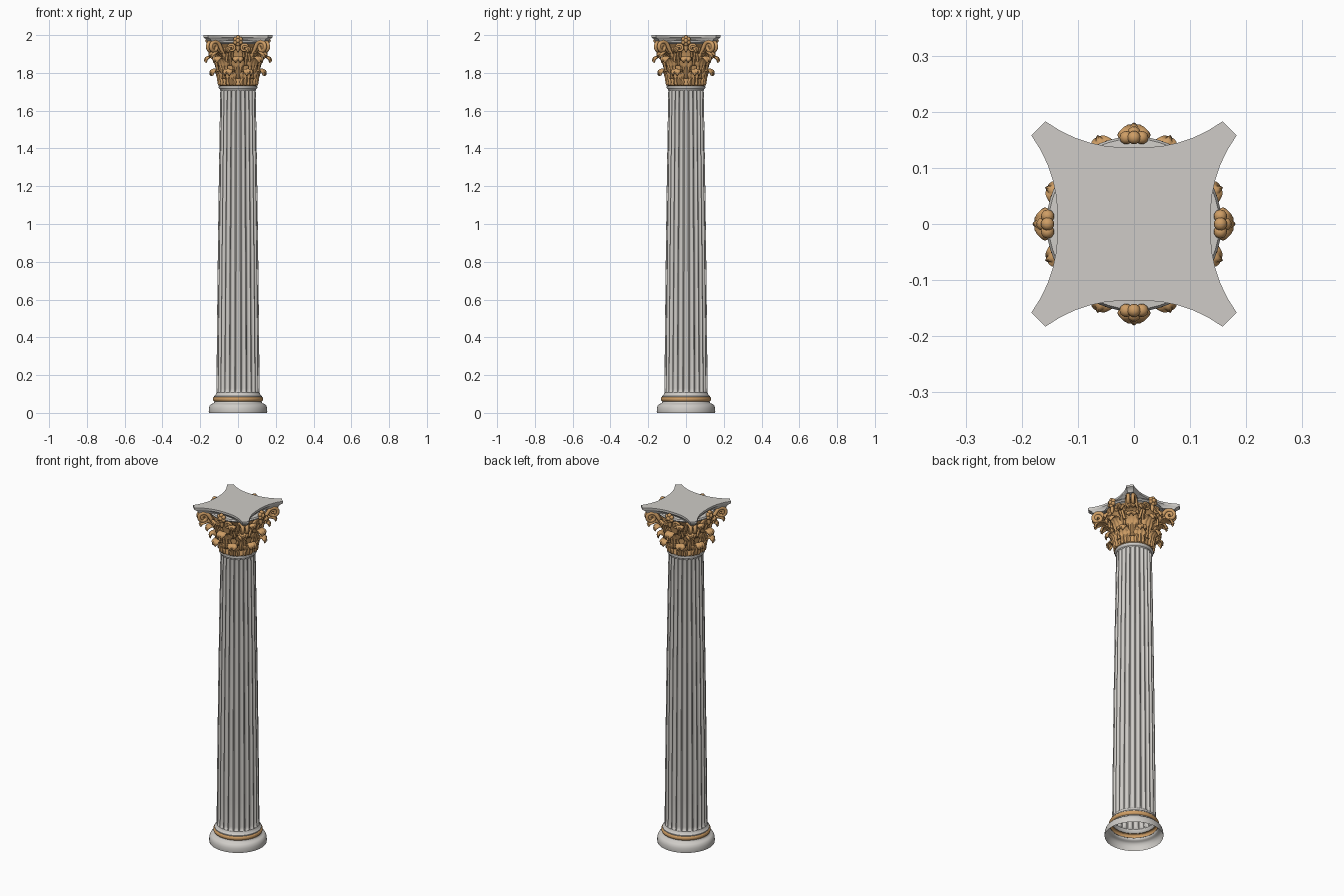
import bpy, bmesh, math
from mathutils import Vector, Matrix
from math import pi, sin, cos, sqrt, radians

if "Cube" in bpy.data.objects:
    bpy.data.objects.remove(bpy.data.objects["Cube"])


def material(name, rgb):
    m = bpy.data.materials.new(name)
    m.diffuse_color = (*rgb, 1)
    m.use_nodes = True
    m.node_tree.nodes["Principled BSDF"].inputs["Base Color"].default_value = m.diffuse_color
    return m


STONE = material("pale stone", (0.62, 0.60, 0.57))
GOLD = material("ochre gold", (0.62, 0.34, 0.13))


def finish(bm, name, mat, angle=40, thick=0.0):
    bmesh.ops.recalc_face_normals(bm, faces=bm.faces)
    me = bpy.data.meshes.new(name)
    bm.to_mesh(me)
    bm.free()
    me.materials.append(mat)
    ob = bpy.data.objects.new(name, me)
    bpy.context.collection.objects.link(ob)
    bpy.ops.object.select_all(action='DESELECT')
    ob.select_set(True)
    bpy.context.view_layer.objects.active = ob
    bpy.ops.object.shade_smooth_by_angle(angle=radians(angle))
    if thick:
        mod = ob.modifiers.new("thickness", 'SOLIDIFY')
        mod.thickness = thick
        mod.offset = 0
    return ob


def skin(bm, rows, closed):
    """Bridge rows of points with quads."""
    vs = [[bm.verts.new(p) for p in row] for row in rows]
    n = len(vs[0])
    for a, b in zip(vs, vs[1:]):
        for i in range(n if closed else n - 1):
            j = (i + 1) % n
            bm.faces.new((a[i], a[j], b[j], b[i]))
    return vs


def lathe(name, mat, profile, n=64, angle=40):
    bm = bmesh.new()
    skin(bm, [[(r * cos(2 * pi * i / n), r * sin(2 * pi * i / n), z) for i in range(n)]
              for r, z in profile], True)
    return finish(bm, name, mat, angle)


def spline(pts, t):
    """Catmull-Rom point on a list of tuples, t in 0..1."""
    p = [Vector(q) for q in pts]
    p = [2 * p[0] - p[1]] + p + [2 * p[-1] - p[-2]]
    x = t * (len(pts) - 1)
    i = min(int(x), len(pts) - 2)
    f = x - i
    a, b, c, d = p[i:i + 4]
    return 0.5 * (2 * b + (c - a) * f + (2 * a - 5 * b + 4 * c - d) * f ** 2 + (3 * b - a - 3 * c + d) * f ** 3)


# base mouldings
lathe("base_plinth_ring", STONE, [(0.154, 0), (0.155, 0.008), (0.154, 0.026), (0.149, 0.040),
                                  (0.140, 0.048), (0.131, 0.050), (0.126, 0.056), (0.125, 0.064)])
lathe("base_gold_ring", GOLD, [(0.124, 0.061)] + [(0.124 + 0.009 * cos(a * pi / 8), 0.073 + 0.012 * sin(a * pi / 8))
                                                  for a in range(-4, 5)] + [(0.117, 0.085)])
lathe("shaft_foot", STONE, [(0.126, 0.084), (0.126, 0.090), (0.119, 0.095), (0.115, 0.106)])

# fluted shaft
FLUTES = 24
STEPS = [-.5, -.42, -.36, -.2, 0, .2, .36, .42]
ends = [(0.104, 0), (0.108, 0.0), (0.113, 0.55), (0.120, 0.85), (0.130, 1)]
levels = ends + [(0.13 + 0.1575 * k, 1) for k in range(1, 10)] + \
    [(1.705 - (z - 0.13), d) for z, d in reversed(ends)]
rows = []
for z, d in levels:
    t = (z - 0.1) / 1.63
    R = 0.115 - 0.013 * t - 0.008 * t * t
    row = []
    for k in range(FLUTES):
        for p in STEPS:
            dip = 0.010 * d * sqrt(max(0, 1 - (p / 0.42) ** 2))
            a = 2 * pi * (k + p) / FLUTES
            row.append(((R - dip) * cos(a), (R - dip) * sin(a), z))
    rows.append(row)
bm = bmesh.new()
skin(bm, rows, True)
finish(bm, "fluted_shaft", STONE, 35)
lathe("shaft_neck_ring", STONE, [(0.094, 1.708), (0.095, 1.714), (0.101, 1.718), (0.103, 1.724), (0.101, 1.730), (0.095, 1.733)])

# capital bell and its stone lip
lathe("capital_bell", GOLD, [(0.095, 1.730), (0.101, 1.735), (0.101, 1.745), (0.098, 1.75), (0.100, 1.80),
                             (0.105, 1.86), (0.115, 1.91), (0.132, 1.945), (0.142, 1.955)])
lathe("bell_lip", STONE, [(0.138, 1.952), (0.152, 1.957), (0.156, 1.964), (0.152, 1.972), (0.12, 1.974)])


# acanthus leaves
def leaf_row(name, path, width, angles, lobes=4):
    bm = bmesh.new()
    nu, nv = 12, 24
    shape = [(0.80,), (0.90,), (1.0,), (0.95,), (0.78,), (0.40,)]
    for a0 in angles:
        rows = []
        for j in range(nv + 1):
            v = j / nv
            r, z = spline(path, v)
            w = width * spline(shape, v)[0] if len(shape[0]) > 1 else \
                width * spline([(s[0], 0) for s in shape], v)[0]
            w *= 0.74 + 0.26 * abs(sin(pi * lobes * v + 0.5))
            row = []
            for i in range(nu + 1):
                u = 2 * i / nu - 1
                rr = r + 0.0035 * cos(3 * pi * u) * (1 - 0.4 * v) - 0.006 * u * u * v
                a = a0 + u * w / r
                row.append((rr * cos(a), rr * sin(a), z - 0.012 * u * u * v * v))
            rows.append(row)
        skin(bm, rows, False)
    finish(bm, name, GOLD, 60, 0.007)


ring = [k * pi / 4 for k in range(8)]
half = [a + pi / 8 for a in ring]
leaf_row("lower_leaves", [(0.102, 1.735), (0.108, 1.77), (0.116, 1.798), (0.134, 1.818), (0.152, 1.813), (0.156, 1.795)],
         0.036, half)
leaf_row("upper_leaves", [(0.104, 1.77), (0.112, 1.825), (0.124, 1.862), (0.144, 1.884), (0.167, 1.882), (0.176, 1.864)],
         0.037, ring)
leaf_row("stem_leaves", [(0.108, 1.84), (0.116, 1.88), (0.128, 1.91), (0.144, 1.932), (0.160, 1.932), (0.166, 1.915)],
         0.026, half, 3)
leaf_row("corner_leaves", [(0.112, 1.85), (0.126, 1.885), (0.150, 1.905), (0.175, 1.913), (0.200, 1.908), (0.210, 1.892)],
         0.032, ring[1::2], 3)


# scrolls: tubes swept along a rising stem that winds into a spiral
def tubes(name, paths, radius):
    bm = bmesh.new()
    for pts in paths:
        rows = []
        for i, p in enumerate(pts):
            t = (pts[min(i + 1, len(pts) - 1)] - pts[max(i - 1, 0)]).normalized()
            side = t.orthogonal() if i == 0 else side - t * side.dot(t)
            side.normalize()
            up = t.cross(side)
            rows.append([p + radius * (side * cos(k * pi / 4) + up * sin(k * pi / 4)) for k in range(8)])
        vs = skin(bm, rows, True)
        bm.faces.new(vs[0])
        bm.faces.new(vs[-1])
    finish(bm, name, GOLD, 60)


def spiral(start, centre, R, turns=1.6, n=36):
    """2D stem from start, then clockwise spiral about centre."""
    pts = []
    for i in range(n + 1):
        f = i / n
        a = radians(150) - 2 * pi * turns * f
        r = R * (1 - 0.75 * f)
        pts.append((centre[0] + r * cos(a), centre[1] + r * sin(a)))
    s, e = Vector(start), Vector(pts[0])
    return [tuple(s.lerp(e, k / 5)) for k in range(5)] + pts


corner, inner = [], []
for q in range(4):
    rot = Matrix.Rotation(q * pi / 2, 3, 'Z')
    for s in (-1, 1):
        diag = rot @ Matrix.Rotation(pi / 4, 3, 'Z')
        line = spiral((0.112, 1.86), (0.190, 1.937), 0.030)
        corner.append([diag @ Vector((r, s * (0.030 - 0.018 * min(1, i / 12)), z)) for i, (r, z) in enumerate(line)])
        line = spiral((-0.062, 1.86), (-0.034, 1.932), 0.020)
        inner.append([rot @ Vector((0.142 - 0.026 * max(0, 1 - i / 6), s * t, z)) for i, (t, z) in enumerate(line)])
tubes("corner_scrolls", corner, 0.0105)
tubes("inner_scrolls", inner, 0.007)

# flowers at the middle of each abacus side
bm = bmesh.new()
for q in range(4):
    rot = Matrix.Rotation(q * pi / 2, 4, 'Z')

    def ball(x, y, z, r, sc):
        bmesh.ops.create_icosphere(bm, subdivisions=2, radius=r,
                                   matrix=rot @ Matrix.Translation((x, y, z)) @ Matrix.Diagonal((*sc, 1)))
    ball(0.162, 0, 1.970, 0.012, (1, 1, 1))
    for k in range(6):
        a = k * pi / 3 + pi / 6
        ball(0.154, 0.016 * cos(a), 1.970 + 0.017 * sin(a), 0.012, (1, 1, 1))
    ball(0.150, 0, 1.935, 0.018, (0.6, 0.6, 1.5))
finish(bm, "side_flowers", GOLD, 60)

# abacus: concave-sided slab with clipped corners
outline = []
for q in range(4):
    rot = Matrix.Rotation(q * pi / 2, 3, 'Z')
    for i in range(13):
        t = i / 6 - 1
        outline.append(rot @ Vector((0.136 + 0.047 * abs(t) ** 2.4, 0.158 * t, 0)))
bm = bmesh.new()
rows = [[Vector((p.x * s, p.y * s, z)) for p in outline]
        for s, z in [(0.90, 1.968), (0.92, 1.977), (0.97, 1.984), (1.0, 1.988), (1.0, 2.0)]]
vs = skin(bm, rows, True)
bm.faces.new(vs[0])
bm.faces.new(vs[-1])
finish(bm, "abacus", STONE, 35)
